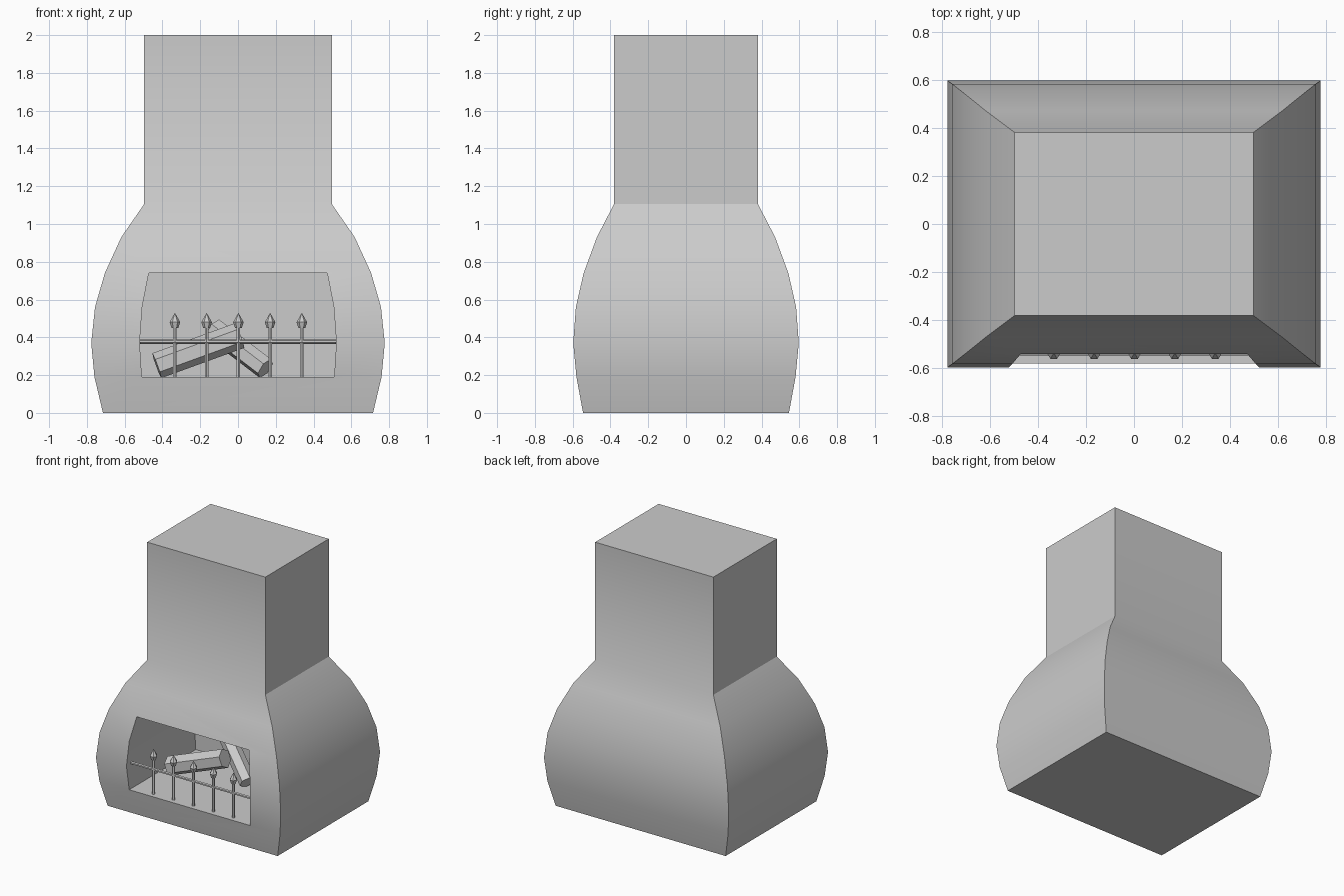
import bpy, bmesh, math
from mathutils import Vector

if "Cube" in bpy.data.objects:
    bpy.data.objects.remove(bpy.data.objects["Cube"])

# bulging hearth profile: z, half width, half depth
PROFILE = [(0, .715, .545), (.19, .76, .58), (.37, .777, .597), (.56, .757, .583),
           (.74, .705, .542), (.93, .618, .472), (1.105, .497, .381)]


def loft(name, rings):
    """Closed solid through a stack of rectangles (z, x0, x1, y0, y1)."""
    bm = bmesh.new()
    rows = [[bm.verts.new(p) for p in ((a, c, z), (b, c, z), (b, d, z), (a, d, z))]
            for z, a, b, c, d in rings]
    for lo, hi in zip(rows, rows[1:]):
        for i in range(4):
            j = (i + 1) % 4
            bm.faces.new((lo[i], lo[j], hi[j], hi[i]))
    bm.faces.new(rows[0][::-1])
    bm.faces.new(rows[-1])
    me = bpy.data.meshes.new(name)
    bm.to_mesh(me)
    bm.free()
    ob = bpy.data.objects.new(name, me)
    bpy.context.collection.objects.link(ob)
    return ob


def rod(name, a, b, r1, r2=None, sides=6, turn=0):
    """Low-poly cylinder or cone from point a to point b."""
    a, b = Vector(a), Vector(b)
    bpy.ops.mesh.primitive_cone_add(vertices=sides, radius1=r1, radius2=r1 if r2 is None else r2,
                                    depth=(b - a).length, location=(a + b) / 2)
    ob = bpy.context.object
    ob.name = name
    ob.rotation_mode = 'QUATERNION'
    q = (b - a).to_track_quat('Z', 'Y')
    ob.rotation_quaternion = q @ Vector((0, 0, 1)).rotation_difference(Vector((0, 0, 1)))
    if turn:
        for v in ob.data.vertices:
            x, y = v.co.x, v.co.y
            v.co.x = x * math.cos(turn) - y * math.sin(turn)
            v.co.y = x * math.sin(turn) + y * math.cos(turn)
    return ob


# hearth with chimney on top
rings = [(z, -x, x, -y, y) for z, x, y in PROFILE]
body = loft("hearth_and_chimney", rings + [(2, -.497, .497, -.381, .381)])

# firebox opening follows the bulge of the hearth
cutter = loft("firebox_cutter", [(z, -.67 * x, .67 * x, -.8, .22) for z, x, y in PROFILE[1:5]])
cutter.hide_render = True
mod = body.modifiers.new("firebox", 'BOOLEAN')
mod.operation = 'DIFFERENCE'
mod.solver = 'EXACT'
mod.object = cutter
bpy.context.view_layer.objects.active = body
body.select_set(True)
bpy.ops.object.modifier_apply(modifier=mod.name)
bpy.data.objects.remove(cutter)
bpy.ops.object.shade_smooth_by_angle(angle=math.radians(30))

# fire guard: rail, posts and spear tips
GY = -.537
rod("guard_rail", (-.52, GY, .377), (.52, GY, .377), .011)
for i in range(5):
    x = (i - 2) * .168 + .002
    rod("guard_post", (x, GY, .185), (x, GY, .46), .011)
    rod("spear_base", (x, GY, .45), (x, GY, .48), .018, .028, turn=math.pi / 6)
    rod("spear_tip", (x, GY, .48), (x, GY, .53), .028, 0, turn=math.pi / 6)

# crossed logs
rod("log_front", (-.43, -.2, .25), (.01, -.17, .41), .07)
rod("log_back", (-.13, .06, .445), (.145, -.09, .235), .06)
